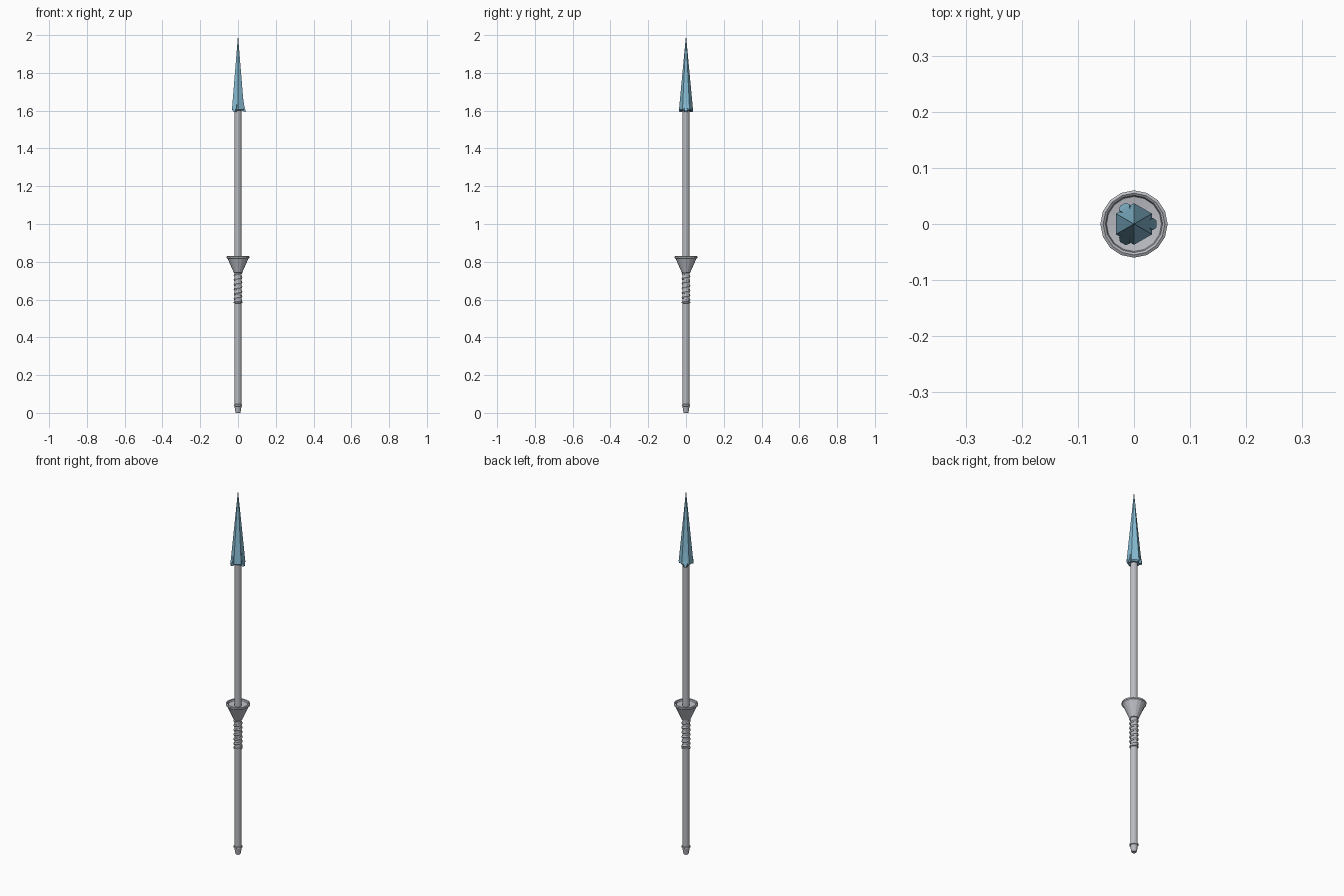
import bpy, bmesh, math
from mathutils import Matrix

if "Cube" in bpy.data.objects:
    bpy.data.objects.remove(bpy.data.objects["Cube"])


def material(name, colour):
    m = bpy.data.materials.new(name)
    m.diffuse_color = (*colour, 1)
    m.use_nodes = True
    m.node_tree.nodes["Principled BSDF"].inputs["Base Color"].default_value = m.diffuse_color
    return m


STEEL = material("steel grey", (0.50, 0.51, 0.55))
BLUE = material("ice blue", (0.24, 0.50, 0.65))


def finish(bm, name, mat, smooth=None):
    bmesh.ops.recalc_face_normals(bm, faces=bm.faces[:])
    mesh = bpy.data.meshes.new(name)
    bm.to_mesh(mesh)
    bm.free()
    mesh.materials.append(mat)
    ob = bpy.data.objects.new(name, mesh)
    bpy.context.collection.objects.link(ob)
    return ob


def lathe(name, profile, sides, mat, start=0.0):
    """Turn (radius, z) points about the z axis; radius 0 closes to a point."""
    bm = bmesh.new()
    rings = []
    for r, z in profile:
        n = 1 if r == 0 else sides
        rings.append([bm.verts.new((r * math.cos(start + i * math.tau / sides),
                                    r * math.sin(start + i * math.tau / sides), z))
                      for i in range(n)])
    for a, b in zip(rings, rings[1:]):
        for i in range(sides):
            j = (i + 1) % sides
            quad = [a[i % len(a)], a[j % len(a)], b[j % len(b)], b[i % len(b)]]
            bm.faces.new(list(dict.fromkeys(quad)))
    return finish(bm, name, mat)


# Shaft, butt cap and its collar
lathe("shaft", [(0, 0.03), (0.018, 0.03), (0.018, 1.605), (0, 1.605)], 12, STEEL)
lathe("butt_cap", [(0, 0), (0.012, 0), (0.014, 0.006), (0.019, 0.036), (0, 0.036)], 12, STEEL)
lathe("butt_collar", [(0.017, 0.034), (0.022, 0.037), (0.022, 0.044), (0.017, 0.047)], 12, STEEL)

# Flared hand guard with a rim and shallow dish
lathe("hand_guard", [(0.016, 0.740), (0.022, 0.742), (0.054, 0.815), (0.060, 0.820),
                     (0.060, 0.828), (0.055, 0.831), (0.051, 0.828), (0.049, 0.820),
                     (0.016, 0.815)], 16, STEEL)

# Grip: bottom ring and spiral wrap
lathe("grip_ring", [(0.017, 0.580), (0.0225, 0.582), (0.0225, 0.588), (0.017, 0.590)], 12, STEEL)


def spiral(turns, z0, z1, radius, tube, steps=16, around=6):
    bm = bmesh.new()
    prev = None
    total = turns * steps
    for k in range(total + 1):
        a = k * math.tau / steps
        z = z0 + (z1 - z0) * k / total
        ring = []
        for i in range(around):
            t = i * math.tau / around
            r = radius + tube * math.cos(t)
            ring.append(bm.verts.new((r * math.cos(a), r * math.sin(a), z + 1.4 * tube * math.sin(t))))
        if prev:
            for i in range(around):
                j = (i + 1) % around
                bm.faces.new((prev[i], prev[j], ring[j], ring[i]))
        else:
            bm.faces.new(ring)
        prev = ring
    bm.faces.new(prev)
    return finish(bm, "grip_spiral", STEEL)


spiral(6, 0.592, 0.742, 0.0175, 0.0055)

# Six-sided spear head
lathe("spear_head", [(0, 1.600), (0.031, 1.600), (0.037, 1.606), (0, 2.0)],
      6, BLUE, math.pi / 6)

# Three small barbs on alternate faces: (radius, z, half width)
BARB = [(0.022, 1.70, 0.003), (0.034, 1.622, 0.011), (0.040, 1.600, 0.006),
        (0.038, 1.592, 0.006), (0.031, 1.594, 0.010), (0.018, 1.606, 0.010)]
for n in range(3):
    bm = bmesh.new()
    sides = [[bm.verts.new((r, s * w, z)) for r, z, w in BARB] for s in (-1, 1)]
    for side in sides:
        bm.faces.new(side)
    for i in range(len(BARB)):
        j = (i + 1) % len(BARB)
        bm.faces.new((sides[0][i], sides[0][j], sides[1][j], sides[1][i]))
    bm.transform(Matrix.Rotation(n * math.tau / 3, 4, 'Z'))
    finish(bm, f"barb_{n + 1}", BLUE)
